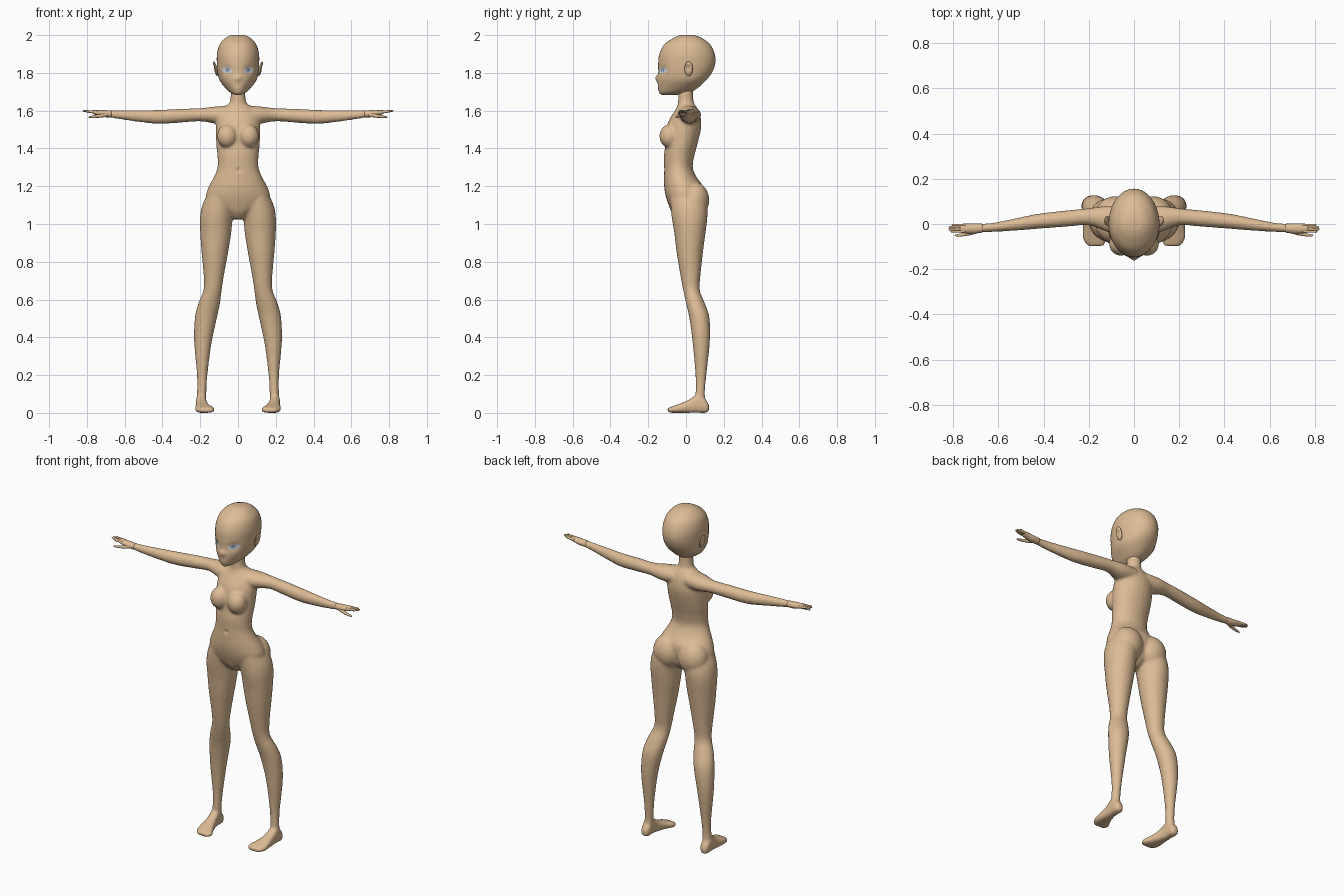
import bpy, bmesh
from math import sin, cos, pi, radians, copysign
from mathutils import Matrix, Vector
from mathutils.bvhtree import BVHTree

if "Cube" in bpy.data.objects:
    bpy.data.objects.remove(bpy.data.objects["Cube"])


def material(name, colour):
    mat = bpy.data.materials.new(name)
    mat.use_nodes = True
    mat.diffuse_color = (*colour, 1)
    mat.node_tree.nodes["Principled BSDF"].inputs["Base Color"].default_value = (*colour, 1)
    return mat


skin = material("skin", (.72, .5, .3))
eye_white = material("eye_white", (.75, .8, .86))
iris_blue = material("iris_blue", (.32, .42, .54))


def smooth_rows(rows, steps):
    """Catmull-Rom interpolation through the section rows."""
    out = []
    for i in range(len(rows) - 1):
        a, b = rows[max(i - 1, 0)], rows[i]
        c, d = rows[i + 1], rows[min(i + 2, len(rows) - 1)]
        for k in range(steps):
            t = k / steps
            out.append([q + t / 2 * (r - p + t * (2 * p - 5 * q + 4 * r - s + t * (3 * (q - r) + s - p)))
                        for p, q, r, s in zip(a, b, c, d)])
    return out + [list(rows[-1])]


def loft(bm, axis, rows, side=1, count=24, power=1, steps=4):
    """Skin oval sections: position, u low, u high, v low, v high, optional v of widest point."""
    rings = []
    for row in smooth_rows(rows, steps):
        pos, u0, u1, v0, v1 = row[:5]
        vm = row[5] if len(row) > 5 else (v0 + v1) / 2
        ring = []
        for k in range(count):
            c, s = cos(2 * pi * k / count), sin(2 * pi * k / count)
            c, s = copysign(abs(c) ** power, c), copysign(abs(s) ** power, s)
            u = (u0 + u1) / 2 + (u1 - u0) / 2 * c
            v = vm + (v1 - vm if s > 0 else vm - v0) * s
            x, y, z = {"x": (pos, v, u), "y": (u, pos, v), "z": (u, v, pos)}[axis]
            ring.append(bm.verts.new((x * side, y, z)))
        rings.append(ring)
    for a, b in zip(rings, rings[1:]):
        for k in range(count):
            n = (k + 1) % count
            bm.faces.new((a[k], a[n], b[n], b[k]))
    bm.faces.new(rings[0])
    bm.faces.new(rings[-1])


def symmetric(rows):
    return [(r[0], -r[1], r[1], *r[2:]) for r in rows]


def ball(bm, centre, radii, turn=0):
    m = Matrix.Translation(centre) @ Matrix.Rotation(radians(turn), 4, "Y") @ Matrix.Diagonal((*radii, 1))
    bmesh.ops.create_uvsphere(bm, u_segments=24, v_segments=16, radius=1, matrix=m)


def push(verts, centre, radius, offset):
    """Soft sculpting nudge around a point."""
    for v in verts:
        d = (v.co - Vector(centre)).length / radius
        if d < 1:
            v.co += Vector(offset) * (1 - d * d) ** 2


def finish(name, bm, mat):
    bmesh.ops.recalc_face_normals(bm, faces=bm.faces)
    mesh = bpy.data.meshes.new(name)
    bm.to_mesh(mesh)
    bm.free()
    mesh.materials.append(mat)
    mesh.shade_smooth()
    obj = bpy.data.objects.new(name, mesh)
    bpy.context.collection.objects.link(obj)
    return obj


# Torso and neck: height, half width, front, back
body = bmesh.new()
loft(body, "z", symmetric([
    (1.025, .03, -.045, .03), (1.06, .08, -.075, .07), (1.1, .15, -.092, .085),
    (1.15, .17, -.108, .095), (1.2, .154, -.116, .09), (1.25, .127, -.117, .055),
    (1.3, .109, -.116, .036), (1.36, .109, -.117, .044), (1.42, .115, -.11, .06),
    (1.5, .118, -.105, .079), (1.55, .115, -.09, .08), (1.595, .1, -.062, .07),
    (1.625, .066, -.046, .053), (1.65, .042, -.042, .04), (1.74, .038, -.04, .036)]))

for side in (1, -1):
    # Chest and seat volumes
    ball(body, (side * .057, -.088, 1.465), (.054, .053, .062))
    ball(body, (side * .083, .045, 1.125), (.088, .078, .098))
    # Leg: height, inner, outer, front, back
    loft(body, "z", [
        (1.18, .03, .15, -.085, .08), (1.1, .015, .189, -.082, .11), (1.03, .028, .201, -.075, .113),
        (.95, .036, .2, -.062, .103), (.85, .052, .193, -.05, .09), (.73, .074, .182, -.03, .077),
        (.65, .086, .183, -.015, .073), (.58, .095, .21, 0, .1), (.5, .112, .229, .018, .125),
        (.37, .14, .232, .035, .126), (.2, .162, .217, .05, .108), (.1, .168, .217, .05, .1),
        (.04, .17, .22, .05, .11)], side)
    # Foot: depth, inner, outer, sole, top
    loft(body, "y", [
        (.122, .182, .21, .012, .04), (.105, .17, .222, 0, .07), (.065, .168, .223, 0, .1),
        (.02, .16, .223, 0, .072), (-.03, .142, .227, 0, .05), (-.07, .122, .225, 0, .036),
        (-.097, .135, .205, .003, .026)], side, power=.75)
    # Arm: reach, bottom, top, front, back
    loft(body, "x", [
        (.04, 1.53, 1.627, -.055, .075), (.12, 1.532, 1.622, -.035, .08), (.2, 1.544, 1.613, -.006, .07),
        (.3, 1.537, 1.61, -.012, .06), (.42, 1.53, 1.604, -.021, .046), (.52, 1.54, 1.602, -.029, .026),
        (.62, 1.554, 1.601, -.035, .006), (.69, 1.566, 1.601, -.038, 0)], side)

# Fuse the volumes into one skin and soften the joins
body_obj = finish("body", body, skin)
remesh = body_obj.modifiers.new("fuse", "REMESH")
remesh.mode = "VOXEL"
remesh.voxel_size = .008
remesh.use_smooth_shade = True
soften = body_obj.modifiers.new("soften", "SMOOTH")
soften.factor = .5
soften.iterations = 5
fused = bpy.data.meshes.new_from_object(body_obj.evaluated_get(bpy.context.evaluated_depsgraph_get()))
body_obj.modifiers.clear()
body_obj.data = fused
push(fused.vertices, (0, -.117, 1.285), .016, (0, .009, 0))
fused.shade_smooth()
if not fused.materials:
    fused.materials.append(skin)

# Hands: palm, four fingers and a thumb
for side, label in ((1, "left"), (-1, "right")):
    hand = bmesh.new()
    loft(hand, "x", [(.67, 1.564, 1.601, -.038, .001), (.71, 1.566, 1.603, -.043, .003),
                     (.745, 1.575, 1.604, -.041, .002), (.77, 1.583, 1.602, -.038, 0)], side, 16)
    for i, tip in enumerate((.812, .822, .82, .808)):
        y = -.033 + i * .0095
        loft(hand, "x", [(.745, 1.584, 1.601, y - .006, y + .006), (.785, 1.588, 1.602, y - .0055, y + .0055),
                         (tip - .006, 1.594, 1.603, y - .005, y + .005),
                         (tip, 1.597, 1.601, y - .002, y + .002)], side, 10)
    loft(hand, "x", [(.69, 1.568, 1.589, -.04, -.018), (.73, 1.563, 1.582, -.051, -.032),
                     (.775, 1.561, 1.573, -.056, -.043), (.792, 1.563, 1.568, -.053, -.047)], side, 10)
    finish(label + "_hand", hand, skin)

# Head: height, half width, face, back of skull, widest depth
head = bmesh.new()
loft(head, "z", symmetric([
    (1.683, .014, -.128, -.05, -.09), (1.695, .04, -.141, .015, -.07), (1.72, .067, -.149, .062, -.03),
    (1.76, .097, -.152, .105, 0), (1.8, .108, -.147, .137, 0), (1.85, .112, -.147, .155, 0),
    (1.9, .111, -.141, .152, 0), (1.95, .097, -.115, .128, 0), (1.985, .066, -.066, .084, 0),
    (2, .036, -.03, .042, 0)]), count=48, steps=6)
push(head.verts, (0, -.153, 1.773), .024, (0, -.012, 0))
push(head.verts, (0, -.15, 1.736), .016, (0, .003, 0))
for side in (1, -1):
    push(head.verts, (side * .057, -.122, 1.815), .038, (0, .009, 0))
head.normal_update()
face_tree = BVHTree.FromBMesh(head)
finish("head", head, skin)


def face_plate(name, x, z, rx, rz, lift, mat, slant=0):
    """Thin oval patch laid on the face."""
    bm = bmesh.new()
    bands, count = 4, 24
    rings = []
    for b in range(1, bands + 1):
        ring = []
        for k in range(count):
            c, s = cos(2 * pi * k / count), sin(2 * pi * k / count)
            px, pz = x + rx * c * b / bands, z + (rz * s + slant * c) * b / bands
            hit = face_tree.ray_cast(Vector((px, -1, pz)), Vector((0, 1, 0)))[0]
            ring.append(bm.verts.new(hit - Vector((0, lift, 0))))
        rings.append(ring)
    bm.faces.new(rings[0])
    for a, b in zip(rings, rings[1:]):
        for k in range(count):
            n = (k + 1) % count
            bm.faces.new((a[k], a[n], b[n], b[k]))
    bm.normal_update()
    if sum(f.normal.y for f in bm.faces) > 0:
        bmesh.ops.reverse_faces(bm, faces=bm.faces)
    mesh = bpy.data.meshes.new(name)
    bm.to_mesh(mesh)
    bm.free()
    mesh.materials.append(mat)
    mesh.shade_smooth()
    bpy.context.collection.objects.link(bpy.data.objects.new(name, mesh))


# Eyes and ears
for side, label in ((1, "left"), (-1, "right")):
    face_plate(label + "_eye", side * .057, 1.814, .027, .015, .003, eye_white, side * .003)
    face_plate(label + "_iris", side * .055, 1.814, .011, .013, .0045, iris_blue)
    ear = bmesh.new()
    ball(ear, (side * .119, .014, 1.822), (.009, .022, .04), side * 14)
    push(ear.verts, (side * .13, .01, 1.826), .022, (-side * .008, 0, 0))
    finish(label + "_ear", ear, skin)
